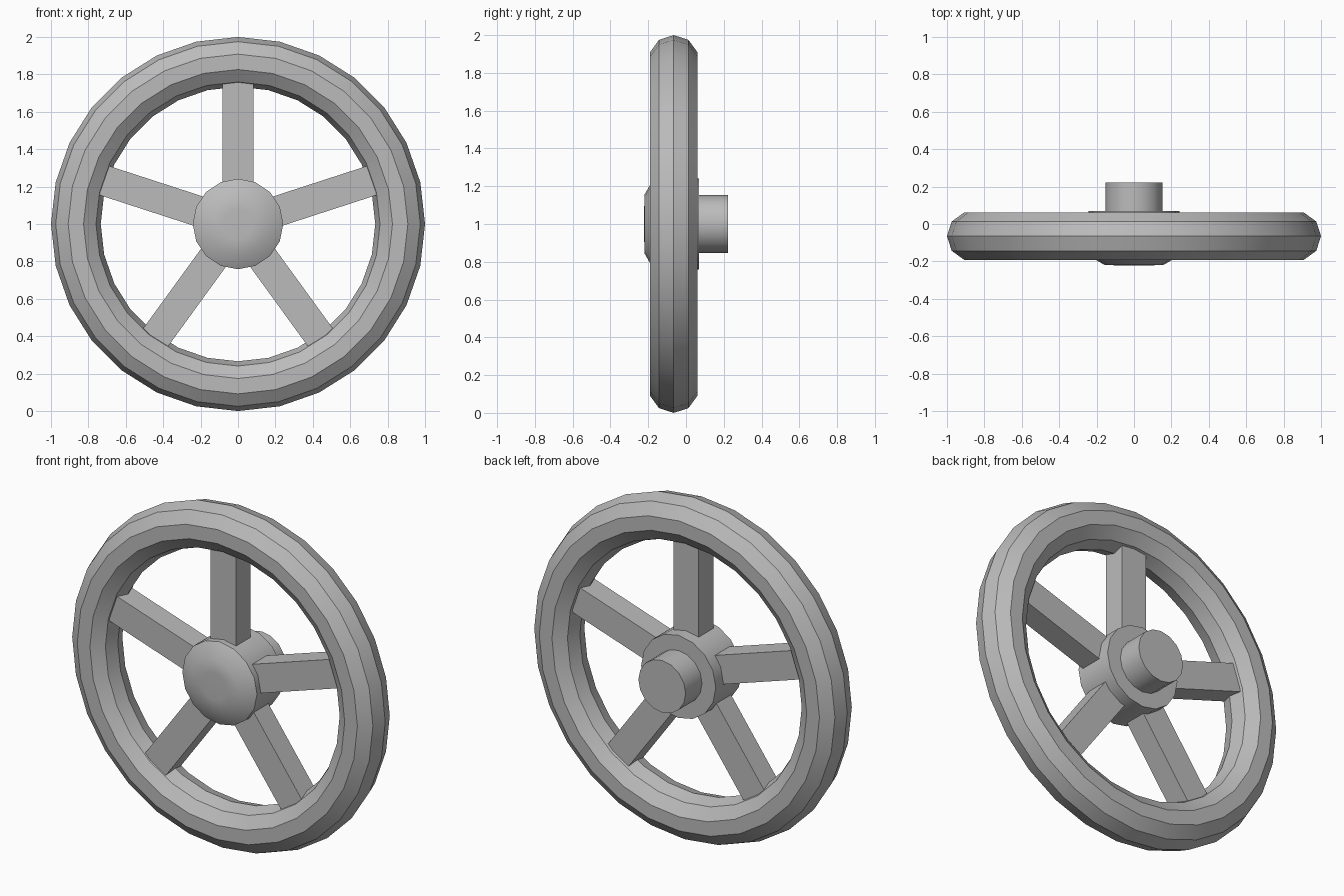
import bpy, bmesh, math
from mathutils import Matrix, Vector

if "Cube" in bpy.data.objects:
    bpy.data.objects.remove(bpy.data.objects["Cube"])

grey = bpy.data.materials.new("plain_grey")
grey.diffuse_color = (0.5, 0.5, 0.5, 1)
grey.use_nodes = True
grey.node_tree.nodes["Principled BSDF"].inputs["Base Color"].default_value = grey.diffuse_color


def finish(name, bm):
    bmesh.ops.recalc_face_normals(bm, faces=bm.faces)
    mesh = bpy.data.meshes.new(name)
    bm.to_mesh(mesh)
    bm.free()
    mesh.materials.append(grey)
    obj = bpy.data.objects.new(name, mesh)
    bpy.context.collection.objects.link(obj)
    obj.location.z = 1
    bpy.ops.object.select_all(action='DESELECT')
    obj.select_set(True)
    bpy.context.view_layer.objects.active = obj
    bpy.ops.object.shade_smooth_by_angle(angle=math.radians(34))
    return obj


def lathe(name, profile, sides, closed=False):
    """Turn (radius, y) points around the y axis."""
    bm = bmesh.new()
    verts = [bm.verts.new((r, y, 0)) for r, y in profile]
    pairs = list(zip(verts, verts[1:]))
    if closed:
        pairs.append((verts[-1], verts[0]))
    edges = [bm.edges.new(p) for p in pairs]
    bmesh.ops.spin(bm, geom=verts + edges, cent=(0, 0, 0), axis=(0, 1, 0),
                   angle=math.tau, steps=sides, use_merge=False)
    bmesh.ops.remove_doubles(bm, verts=bm.verts, dist=1e-4)
    return finish(name, bm)


# Ten-sided rim
steps = [math.tau * i / 10 for i in range(10)]
lathe("rim", [(0.867 + 0.133 * math.cos(a), -0.065 + 0.133 * math.sin(a)) for a in steps],
      28, closed=True)

# Hub with shallow domed front
lathe("hub", [(0, -0.222), (0.08, -0.2215), (0.157, -0.219), (0.242, -0.17),
              (0.242, 0.07), (0, 0.07)], 16)

# Shaft stub at the back
lathe("shaft", [(0, 0.0), (0.153, 0.0), (0.153, 0.222), (0, 0.222)], 16)

# Five square spokes
for i in range(5):
    bm = bmesh.new()
    bmesh.ops.create_cube(bm, size=1)
    bmesh.ops.scale(bm, vec=Vector((0.164, 0.135, 0.65)), verts=bm.verts)
    bmesh.ops.translate(bm, vec=Vector((0, -0.068, 0.475)), verts=bm.verts)
    bmesh.ops.rotate(bm, cent=(0, 0, 0), matrix=Matrix.Rotation(math.tau * i / 5, 3, 'Y'),
                     verts=bm.verts)
    finish(f"spoke_{i + 1}", bm)
